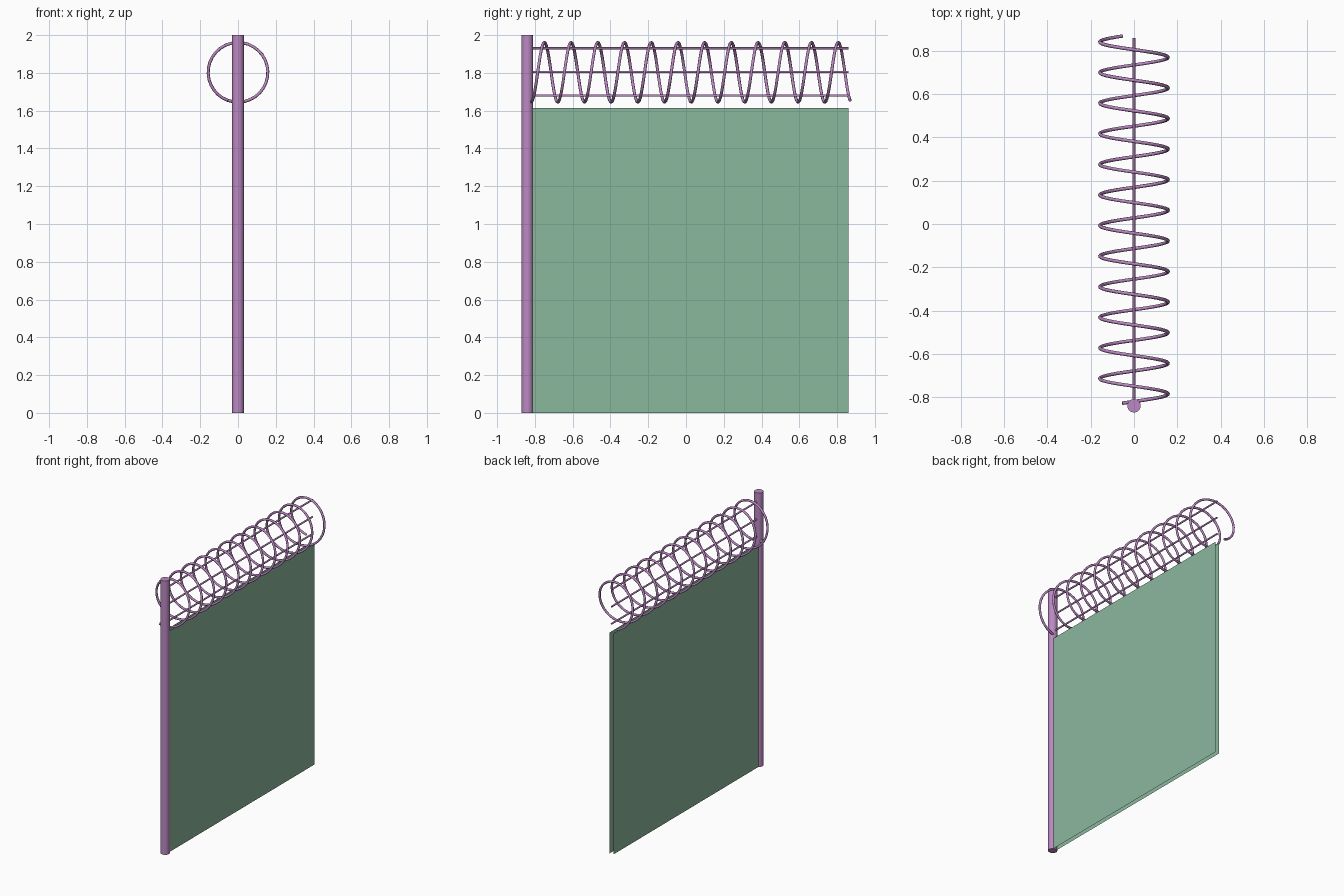
import bpy, math
from mathutils import Vector

if "Cube" in bpy.data.objects:
    bpy.data.objects.remove(bpy.data.objects["Cube"])

POST_Y, END_Y = -0.84, 0.86
COIL_Z, COIL_R = 1.803, 0.158


def material(name, rgb):
    m = bpy.data.materials.new(name)
    m.diffuse_color = (*rgb, 1)
    m.use_nodes = True
    m.node_tree.nodes["Principled BSDF"].inputs["Base Color"].default_value = m.diffuse_color
    return m


metal = material("metal", (0.50, 0.25, 0.54))
mesh_green = material("mesh_green", (0.26, 0.48, 0.34))


def tube(name, pts, radius, res=2):
    """Round wire swept along a list of points, converted to a mesh."""
    cu = bpy.data.curves.new(name, 'CURVE')
    cu.dimensions = '3D'
    cu.bevel_depth = radius
    cu.bevel_resolution = res
    cu.use_fill_caps = True
    sp = cu.splines.new('POLY')
    sp.points.add(len(pts) - 1)
    for p, co in zip(sp.points, pts):
        p.co = (*co, 1)
    ob = bpy.data.objects.new(name, cu)
    bpy.context.collection.objects.link(ob)
    bpy.ops.object.select_all(action='DESELECT')
    ob.select_set(True)
    bpy.context.view_layer.objects.active = ob
    bpy.ops.object.convert(target='MESH')
    ob = bpy.context.object
    ob.data.materials.clear()
    ob.data.materials.append(metal)
    bpy.ops.object.shade_smooth_by_angle(angle=math.radians(50))
    return ob


# Post
bpy.ops.mesh.primitive_cylinder_add(vertices=20, radius=0.031, depth=2,
                                    location=(0, POST_Y, 1))
post = bpy.context.object
post.name = "post"
post.data.materials.append(metal)
bpy.ops.object.shade_smooth_by_angle(angle=math.radians(40))

# Fence panel: two open sheets, facing outwards
for name, x in (("panel_right", 0.015), ("panel_left", -0.015)):
    me = bpy.data.meshes.new(name)
    verts = [(x, POST_Y, 0), (x, END_Y, 0), (x, END_Y, 1.613), (x, POST_Y, 1.613)]
    me.from_pydata(verts, [], [(0, 1, 2, 3) if x > 0 else (3, 2, 1, 0)])
    me.materials.append(mesh_green)
    bpy.context.collection.objects.link(bpy.data.objects.new(name, me))

# Three straight wires above the panel
for name, z in (("wire_low", 1.68), ("wire_middle", 1.805), ("wire_high", 1.93)):
    tube(name, [(0, POST_Y, z), (0, END_Y, z)], 0.006)

# Coiled wire: 12 turns running the length of the fence
TURNS, STEPS, PITCH = 12, 32, 0.1414
start = math.radians(-110)
coil = []
for i in range(TURNS * STEPS + 1):
    t = start + math.tau * i / STEPS
    coil.append(Vector((COIL_R * math.cos(t),
                        -0.785 + PITCH * t / math.tau,
                        COIL_Z + COIL_R * math.sin(t))))
tube("coil_wire", coil, 0.008)
